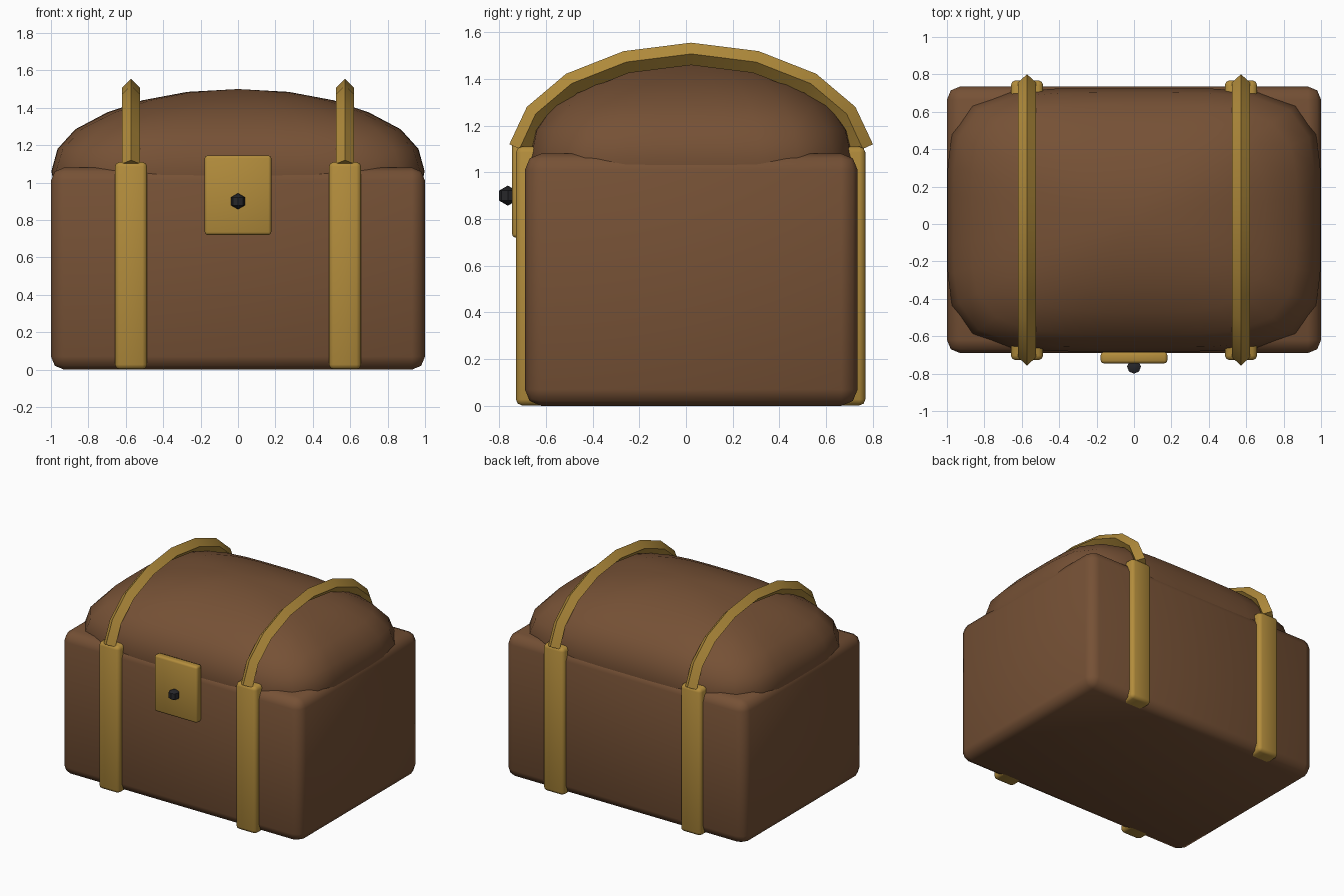
import bpy, bmesh, math

if "Cube" in bpy.data.objects:
    bpy.data.objects.remove(bpy.data.objects["Cube"])

YC = 0.022  # depth centre of the chest


def material(name, rgb):
    m = bpy.data.materials.new(name)
    m.diffuse_color = (*rgb, 1)
    m.use_nodes = True
    m.node_tree.nodes["Principled BSDF"].inputs["Base Color"].default_value = m.diffuse_color
    return m


BROWN = material("brown_leather", (0.18, 0.082, 0.036))
GOLD = material("brass", (0.45, 0.265, 0.045))
BLACK = material("black_metal", (0.02, 0.02, 0.023))


def finish(ob, name, mat, angle=50):
    ob.name = name
    ob.data.materials.append(mat)
    bpy.ops.object.select_all(action='DESELECT')
    ob.select_set(True)
    bpy.context.view_layer.objects.active = ob
    bpy.ops.object.shade_smooth_by_angle(angle=math.radians(angle))
    return ob


def box(name, lo, hi, bevel, mat):
    centre = [(a + b) / 2 for a, b in zip(lo, hi)]
    bpy.ops.mesh.primitive_cube_add(size=1, location=centre)
    ob = bpy.context.object
    ob.scale = [b - a for a, b in zip(lo, hi)]
    bpy.ops.object.transform_apply(location=False, rotation=False, scale=True)
    mod = ob.modifiers.new("bevel", 'BEVEL')
    mod.width, mod.segments = bevel, 2
    bpy.ops.object.modifier_apply(modifier="bevel")
    return finish(ob, name, mat)


def mesh_object(bm):
    bmesh.ops.recalc_face_normals(bm, faces=bm.faces)
    me = bpy.data.meshes.new("mesh")
    bm.to_mesh(me)
    bm.free()
    ob = bpy.data.objects.new("part", me)
    bpy.context.collection.objects.link(ob)
    return ob


def bridge(bm, a, b):
    n = len(a)
    for i in range(n):
        bm.faces.new((a[i], a[(i + 1) % n], b[(i + 1) % n], b[i]))


# chest body
box("chest_body", (-1, -0.69, 0), (1, 0.735, 1.08), 0.07, BROWN)

# domed lid: rounded-rectangle rings (size, height, squareness) closing to a crown
profile = [(0.98, 0.98, 5), (0.998, 1.06, 5), (0.965, 1.18, 4.7), (0.87, 1.285, 4.2),
           (0.70, 1.375, 3.6), (0.51, 1.44, 3), (0.27, 1.485, 2.5)]
bm = bmesh.new()
rings = []
SEG = 32
for s, z, n in profile:
    ring = []
    for i in range(SEG):
        t = 2 * math.pi * i / SEG
        c, d = math.cos(t), math.sin(t)
        r = s / (abs(c) ** n + abs(d) ** n) ** (1 / n)
        ring.append(bm.verts.new((r * c, YC + 0.705 * r * d, z)))
    rings.append(ring)
for a, b in zip(rings, rings[1:]):
    bridge(bm, a, b)
crown = bm.verts.new((0, YC, 1.5))
for i in range(SEG):
    bm.faces.new((rings[-1][i], rings[-1][(i + 1) % SEG], crown))
bm.faces.new(rings[0][::-1])
finish(mesh_object(bm), "domed_lid", BROWN, 60)


# diamond-section hoop swept over the lid
def hoop(name, x):
    half = [(0.735, 1.10), (0.666, 1.25), (0.512, 1.38), (0.278, 1.472)]
    path = [(-a, z) for a, z in half] + [(0, 1.507)] + [(a, z) for a, z in half[::-1]]
    r = 0.048
    bm = bmesh.new()
    rings = []
    for i, (y, z) in enumerate(path):
        p, q = path[max(i - 1, 0)], path[min(i + 1, len(path) - 1)]
        ty, tz = q[0] - p[0], q[1] - p[1]
        ln = math.hypot(ty, tz)
        ny, nz = -tz / ln * r, ty / ln * r
        rings.append([bm.verts.new(v) for v in (
            (x, YC + y + ny, z + nz), (x + r, YC + y, z),
            (x, YC + y - ny, z - nz), (x - r, YC + y, z))])
    for a, b in zip(rings, rings[1:]):
        bridge(bm, a, b)
    bm.faces.new(rings[0])
    bm.faces.new(rings[-1])
    finish(mesh_object(bm), name, GOLD, 50)


# straps around the body and hoops over the lid, on both sides
for side, x in (("left", -0.572), ("right", 0.572)):
    box(side + "_body_strap", (x - 0.086, -0.728, 0.002), (x + 0.086, 0.768, 1.11), 0.025, GOLD)
    hoop(side + "_lid_hoop", x)

# lock plate and knob
box("lock_plate", (-0.178, -0.745, 0.72), (0.178, -0.685, 1.145), 0.015, GOLD)
bpy.ops.mesh.primitive_uv_sphere_add(segments=8, ring_count=3, radius=0.043,
                                     location=(0, -0.763, 0.9))
finish(bpy.context.object, "lock_knob", BLACK, 30)
